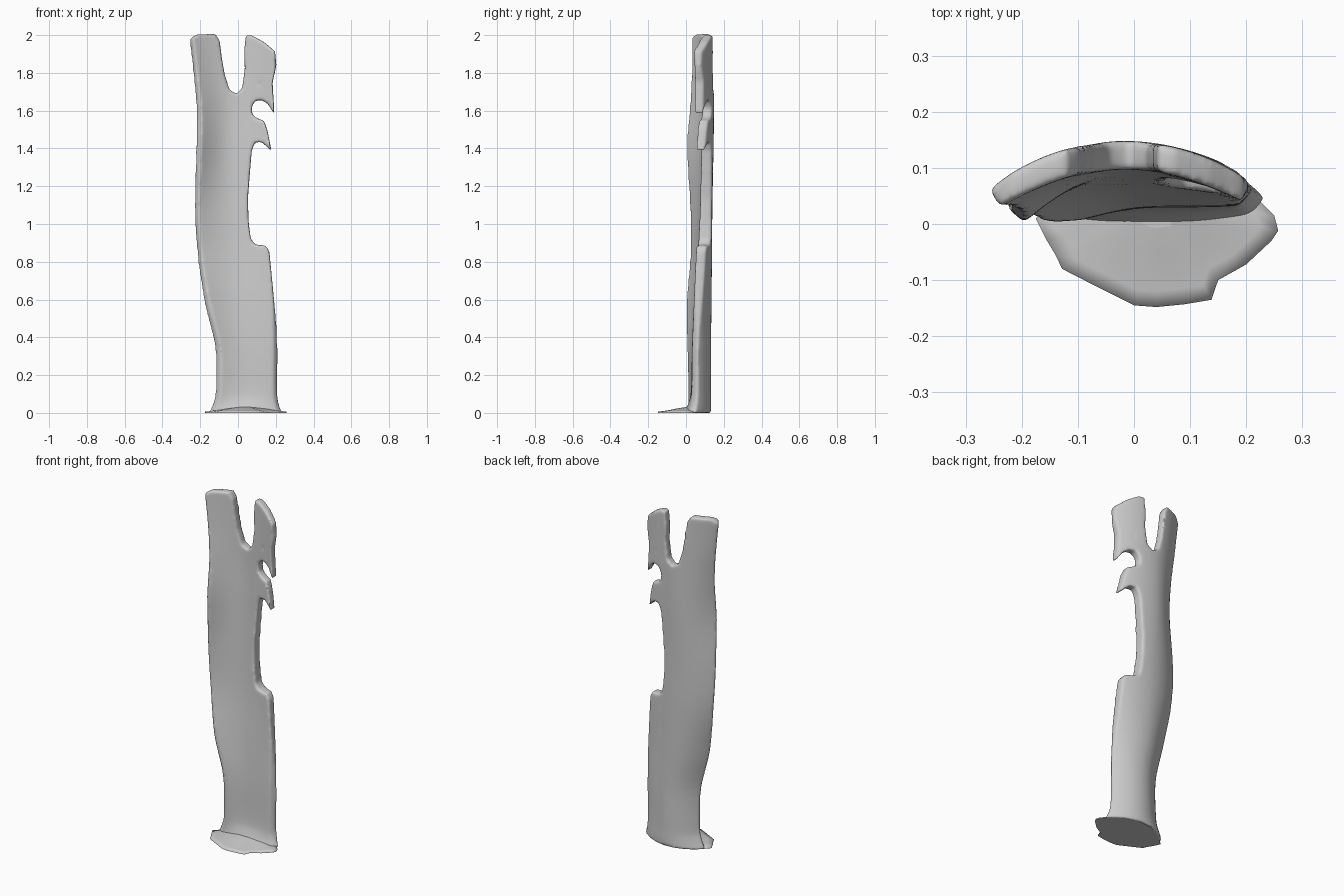
import bpy, bmesh
from mathutils import Vector

if "Cube" in bpy.data.objects:
    bpy.data.objects.remove(bpy.data.objects["Cube"])


def add_object(name, bm):
    mesh = bpy.data.meshes.new(name)
    bmesh.ops.recalc_face_normals(bm, faces=bm.faces)
    bm.to_mesh(mesh)
    bm.free()
    ob = bpy.data.objects.new(name, mesh)
    bpy.context.collection.objects.link(ob)
    return ob


def spline(a, b, c, d, t):
    return 0.5 * (2*b + (c-a)*t + (2*a - 5*b + 4*c - d)*t*t + (3*b - a - 3*c + d)*t**3)


def smooth_rows(rows, steps):
    out = []
    for i in range(len(rows) - 1):
        ks = [rows[max(i-1, 0)], rows[i], rows[i+1], rows[min(i+2, len(rows)-1)]]
        for s in range(steps):
            out.append([spline(*v, s / steps) for v in zip(*ks)])
    return out + [list(rows[-1])]


def prism(name, pts, y0=-0.4, y1=0.4):
    bm = bmesh.new()
    face = bm.faces.new([bm.verts.new((x, y0, z)) for x, z in pts])
    ext = bmesh.ops.extrude_face_region(bm, geom=[face])
    bmesh.ops.translate(bm, vec=(0, y1 - y0, 0),
                        verts=[v for v in ext['geom'] if isinstance(v, bmesh.types.BMVert)])
    ob = add_object(name, bm)
    ob.hide_render = True
    ob.hide_viewport = True
    return ob


# Curved shell: z, left edge x/y, crest x/y, right edge x/y, front y at the crest
stations = [
    (0.00, -.145, .030, .04, .108, .225, .030, -.010),
    (0.05, -.122, .028, .05, .108, .207, .042, .012),
    (0.12, -.108, .025, .05, .107, .20, .046, .026),
    (0.35, -.110, .018, .05, .108, .20, .048, .032),
    (0.58, -.165, .014, .02, .110, .197, .058, .045),
    (0.85, -.207, .038, .00, .113, .20, .065, .066),
    (1.10, -.220, .034, -.01, .115, .20, .065, .077),
    (1.40, -.210, .015, -.02, .121, .20, .065, .088),
    (1.60, -.209, .030, -.02, .123, .20, .062, .096),
    (1.80, -.228, .043, -.02, .123, .20, .058, .098),
    (2.05, -.258, .046, -.02, .123, .21, .052, .098)]
N = 24
H = 0.025
bm = bmesh.new()
loops = []
for z, xl, yl, xm, ym, xr, yr, yf in smooth_rows(stations, 5):
    back, front = [], []
    for i in range(N + 1):
        x = xl + (xr - xl) * i / N
        xe, ye = (xl, yl) if x < xm else (xr, yr)
        t = (x - xm) / (xe - xm)
        slope = -2 * (ym - ye) * t / (xe - xm)
        n = Vector((-slope, 1)).normalized() * H * (1 - 0.25 * t**4)
        y = ym - (ym - ye) * t * t
        back.append(bm.verts.new((x + n.x, y + n.y, z)))
        fill = (ym - H - yf) * (1 - t * t)
        front.append(bm.verts.new((x - n.x, y - n.y - fill, z)))
    loops.append(back + front[::-1])
M = len(loops[0])
for a, b in zip(loops, loops[1:]):
    for i in range(M):
        j = (i + 1) % M
        bm.faces.new((a[i], a[j], b[j], b[i]))
bm.faces.new(loops[0])
bm.faces.new(loops[-1])
shell = add_object("bark_shell", bm)

# Outline seen from the front: broken top and ragged right edge
outline = [
    (-.5, -.1), (-.5, 1.9), (-.275, 1.92), (-.262, 1.975), (-.22, 2.003), (-.12, 2.006),
    (-.097, 1.97), (-.086, 1.88), (-.070, 1.79), (-.045, 1.71), (-.008, 1.688), (.022, 1.72),
    (.036, 1.82), (.033, 1.92), (.042, 1.998), (.07, 2.0), (.135, 1.965), (.196, 1.915),
    (.204, 1.84), (.183, 1.75), (.193, 1.58), (.157, 1.637), (.125, 1.657), (.09, 1.652),
    (.071, 1.615), (.077, 1.578), (.103, 1.558), (.137, 1.548), (.155, 1.50), (.178, 1.385),
    (.125, 1.435), (.09, 1.432), (.073, 1.39), (.062, 1.26), (.052, 1.13), (.057, 1.0),
    (.068, .92), (.092, .891), (.147, .885), (.166, .855), (.18, .71), (.205, .45),
    (.213, .28), (.209, .13), (.222, .06), (.26, 0), (.26, -.1)]
outline_cutter = prism("outline_cutter", outline)
hole_cutter = prism("hole_cutter", [(.102, 1.74), (.113, 1.753), (.124, 1.74), (.113, 1.727)])

for cutter, op in ((outline_cutter, 'INTERSECT'), (hole_cutter, 'DIFFERENCE')):
    m = shell.modifiers.new(cutter.name, 'BOOLEAN')
    m.object, m.operation, m.solver = cutter, op, 'EXACT'
rem = shell.modifiers.new("remesh", 'REMESH')
rem.mode = 'VOXEL'
rem.voxel_size = 0.007
rem.use_smooth_shade = True
sm = shell.modifiers.new("soften", 'SMOOTH')
sm.factor = 0.5
sm.iterations = 14

# Thin base: flat underneath, gently rising toward the shell
rim = [(-.175, .01), (-.155, -.03), (-.14, -.055), (-.128, -.08), (-.06, -.115), (0, -.145),
       (.04, -.148), (.09, -.143), (.138, -.135), (.15, -.10), (.2, -.072), (.245, -.03),
       (.257, -.012), (.25, .015), (.215, .05), (.15, .1), (.06, .125), (-.02, .118),
       (-.1, .075), (-.15, .035)]
centre = Vector((.04, .04))
bm = bmesh.new()
rings = []
for scale, z in ((1, 0), (1, .006), (.85, .010), (.7, .014), (.5, .022), (.25, .03)):
    ring = []
    for p in rim:
        q = centre + (Vector(p) - centre) * scale
        ring.append(bm.verts.new((q.x, q.y, z)))
    rings.append(ring)
for a, b in zip(rings, rings[1:]):
    for i in range(len(rim)):
        j = (i + 1) % len(rim)
        bm.faces.new((a[i], a[j], b[j], b[i]))
bm.faces.new(rings[0])
bm.faces.new(rings[-1])
base = add_object("base_flange", bm)
for p in base.data.polygons:
    p.use_smooth = len(p.vertices) == 4
